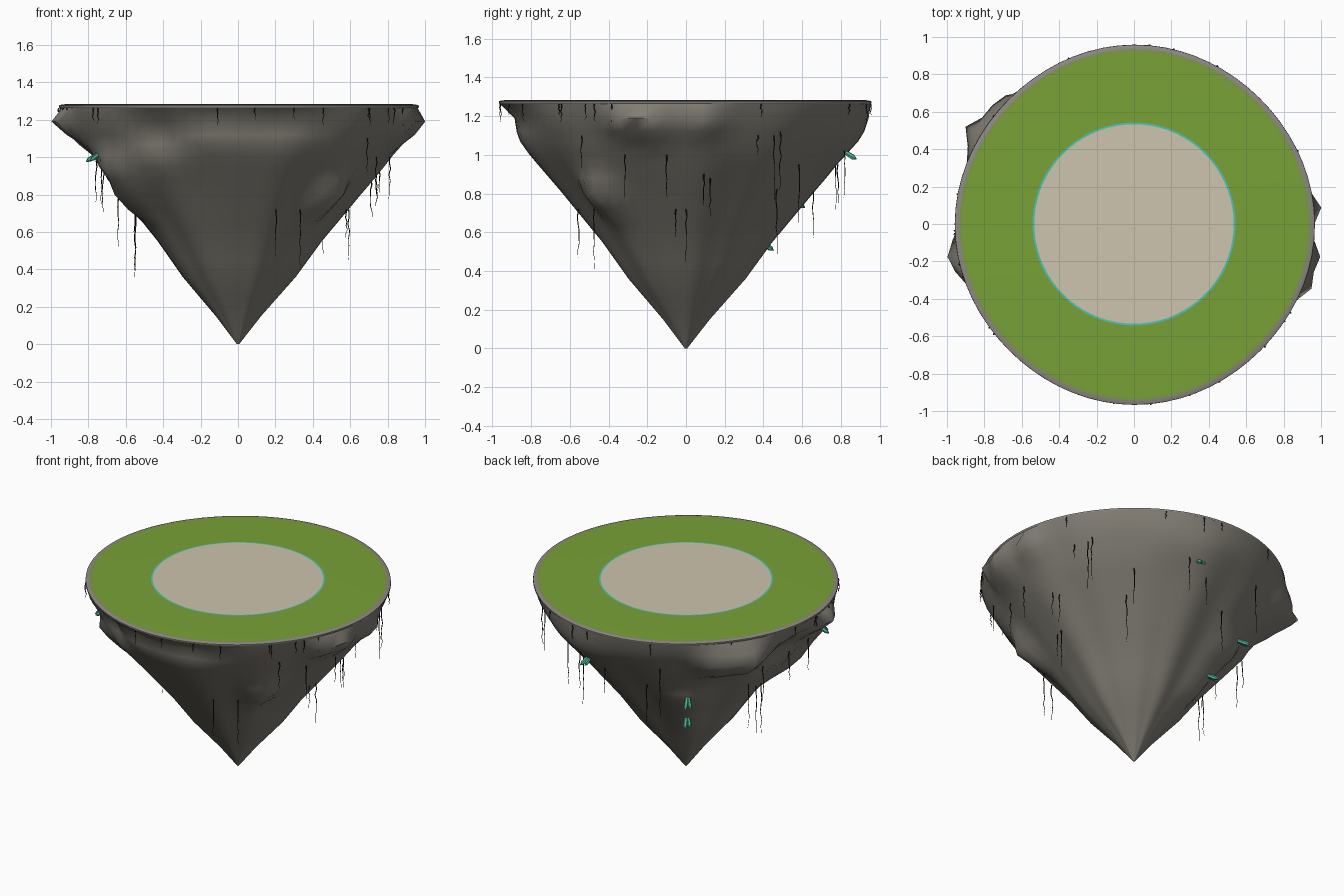
import bpy, bmesh, math, random
from mathutils import Vector

random.seed(4)
SEGS = 72
TOP = 1.28

cube = bpy.data.objects.get("Cube")
if cube:
    bpy.data.objects.remove(cube, do_unlink=True)


def material(name, rgb):
    m = bpy.data.materials.new(name)
    m.use_nodes = True
    m.diffuse_color = (*rgb, 1)
    bsdf = next(n for n in m.node_tree.nodes if n.type == 'BSDF_PRINCIPLED')
    bsdf.inputs["Base Color"].default_value = (*rgb, 1)
    bsdf.inputs["Roughness"].default_value = 0.9
    return m


ROCK = material("grey rock", (0.22, 0.205, 0.175))
RIM = material("pale rim stone", (0.27, 0.25, 0.235))
MOSS = material("mossy edge", (0.2, 0.32, 0.065))
GRASS = material("grass green", (0.19, 0.36, 0.038))
SAND = material("sandy paving", (0.62, 0.555, 0.425))
TEAL = material("teal inlay", (0.07, 0.55, 0.42))
CRYSTAL = material("teal crystal", (0.08, 0.47, 0.33))
ROOT = material("dark root", (0.02, 0.015, 0.01))


def finish(name, bm, mats, smooth=True):
    bmesh.ops.recalc_face_normals(bm, faces=bm.faces)
    me = bpy.data.meshes.new(name)
    bm.to_mesh(me)
    bm.free()
    for m in mats:
        me.materials.append(m)
    ob = bpy.data.objects.new(name, me)
    bpy.context.collection.objects.link(ob)
    if smooth:
        bpy.ops.object.select_all(action='DESELECT')
        ob.select_set(True)
        bpy.context.view_layer.objects.active = ob
        bpy.ops.object.shade_smooth_by_angle(angle=math.radians(60))


def lathe(name, radius, heights, mats):
    """Skin and cap rings; radius(angle, row) outlines a row, mats go row by row."""
    bm = bmesh.new()
    rings = []
    for row, z in enumerate(heights):
        ring = []
        for i in range(SEGS):
            a = math.tau * i / SEGS
            r = radius(a, row)
            ring.append(bm.verts.new((r * math.cos(a), r * math.sin(a), z)))
        rings.append(ring)
    last = len(mats) - 1
    for row, (lo, hi) in enumerate(zip(rings, rings[1:])):
        for i in range(SEGS):
            j = (i + 1) % SEGS
            f = bm.faces.new((lo[i], lo[j], hi[j], hi[i]))
            f.material_index = min(row, last)
    bm.faces.new(rings[-1]).material_index = last
    finish(name, bm, mats)


def outline(a):
    return 0.953 + 0.006 * math.cos(4 * a) - 0.006 * math.cos(a - 2.4)


# Rock: tapering profile, plus ledges (angle, height, target radius, spreads)
PROFILE = [(0, 0.006), (0.15, 0.12), (0.36, 0.3), (0.55, 0.435), (0.8, 0.64),
           (1, 0.81), (1.18, 0.925), (1.27, 0.95)]
LEDGES = [
    (150, 1.12, 1.04, 14, 0.17), (138, 1.12, 1.0, 12, 0.17),
    (191, 1.19, 1.02, 12, 0.16), (5, 1.19, 1.005, 9, 0.14),
    (-11, 1.19, 1.02, 10, 0.16), (-20, 1.19, 1.01, 9, 0.13),
    (176, 0.98, 0.7, 24, 0.18), (205, 0.79, 0.71, 18, 0.15),
    (214, 0.96, 0.875, 18, 0.22), (240, 1.1, 0.8, 17, 0.2),
    (-42, 0.83, 0.775, 14, 0.17), (260, 1.17, 0.87, 20, 0.15),
    (284, 1.17, 0.86, 26, 0.15), (80, 1.19, 0.95, 30, 0.2),
    (126, 0.76, 0.69, 20, 0.18), (126, 0.54, 0.49, 20, 0.15),
]


def rock_radius(a, z):
    for (z0, r0), (z1, r1) in zip(PROFILE, PROFILE[1:]):
        if z <= z1:
            r = r0 + (r1 - r0) * (z - z0) / (z1 - z0)
            break
    ridges = 0.5 * math.sin(5 * a + 1) + 0.5 * math.sin(9 * a + 2 * z) + 0.35 * math.sin(14 * a)
    r *= 1 + 0.026 * ridges * min(1, (TOP - z) * 2.5)
    for deg, lz, target, spread, tall in LEDGES:
        da = abs((math.degrees(a) - deg + 180) % 360 - 180)
        w = max(0, 1 - da / spread) * max(0, 1 - abs(z - lz) / tall)
        r += (target - r) * w
    blend = max(0, min(1, (z - 1.19) / 0.075))
    return r + (outline(a) - r) * blend


LEVELS = [0, 0.06, 0.15, 0.25, 0.36, 0.45, 0.55, 0.64, 0.72, 0.8, 0.88,
          0.95, 1.01, 1.07, 1.12, 1.19, 1.265]
lathe("rock_body", lambda a, k: rock_radius(a, LEVELS[k]), LEVELS, [ROCK])

# Thin stone rim round the top
rim_in = [0.002, -0.004, -0.003, 0.012, 0.03]
lathe("stone_rim", lambda a, k: outline(a) - rim_in[k],
      [1.262, 1.267, 1.276, 1.281, 1.282], [RIM])

# Level top: mossy edge, lawn, inlaid ring and paved circle
top_rows = [lambda a: outline(a) - 0.02, lambda a: outline(a) - 0.036,
            lambda a: 0.543, lambda a: 0.533]
lathe("grass_and_paving", lambda a, k: top_rows[k](a), [1.2825, 1.283, 1.284, 1.284],
      [MOSS, GRASS, TEAL, SAND])


def on_rock(deg, z, out=0.0):
    a = math.radians(deg)
    r = rock_radius(a, z) + out
    return Vector((r * math.cos(a), r * math.sin(a), z))


# Pairs of crystals poking out of the rock, splayed towards their tips
for n, (deg, z) in enumerate([(79, 1.01), (207, 1.01), (126, 0.76), (126, 0.54)]):
    bm = bmesh.new()
    out = Vector((math.cos(math.radians(deg)), math.sin(math.radians(deg)), -0.6))
    turn = out.to_track_quat('Z', 'Y')
    for side, size in ((-0.009, 1), (0.009, 0.85)):
        rings = []
        for h, r in ((-0.03, 0.011), (0.045, 0.014), (0.065, 0.003)):
            lean = side * (1 + 12 * h)
            rings.append([bm.verts.new(on_rock(deg, z) + turn @ Vector(
                (lean + r * size * math.cos(i * math.pi / 3),
                 r * size * math.sin(i * math.pi / 3), h * size))) for i in range(6)])
        for lo, hi in zip(rings, rings[1:]):
            for i in range(6):
                bm.faces.new((lo[i], lo[i - 1], hi[i - 1], hi[i]))
        bm.faces.new(rings[0])
        bm.faces.new(rings[-1])
    finish(f"crystal_pair_{n + 1}", bm, [CRYSTAL], smooth=False)

# Hanging roots: (angle, top height, length)
ROOTS = [(-23, 1.0, 0.22), (-7, 1.0, 0.22), (0, 0.72, 0.27), (-5, 0.72, 0.15),
         (7, 0.9, 0.16), (10, 0.88, 0.2), (31, 1.1, 0.34), (33, 1.12, 0.3),
         (25, 1.1, 0.1), (-38, 1.1, 0.18), (-55, 0.72, 0.31), (-70, 0.72, 0.25),
         (46, 0.82, 0.34), (50, 0.95, 0.3), (114, 1.05, 0.34), (104, 0.85, 0.28),
         (160, 0.82, 0.3), (178, 0.7, 0.32), (183, 0.7, 0.34), (165, 0.95, 0.25),
         (186, 0.95, 0.2), (198, 0.98, 0.22), (74, 1.02, 0.24), (85, 0.95, 0.2)]
for _ in range(22):
    ROOTS.append((random.uniform(0, 360), 1.262, random.uniform(0.05, 0.1)))

curve = bpy.data.curves.new("hanging_roots", 'CURVE')
curve.dimensions = '3D'
curve.bevel_depth = 0.0037
curve.bevel_resolution = 0
curve.use_fill_caps = True
curve.materials.append(ROOT)
for deg, z, length in ROOTS:
    start = on_rock(deg, z, 0.004)
    sp = curve.splines.new('POLY')
    sp.points.add(7)
    for k, p in enumerate(sp.points):
        t = k / 7
        sway = Vector((random.uniform(-1, 1), random.uniform(-1, 1), 0)) * 0.005 * (k > 0)
        p.co = (*(start + sway - Vector((0, 0, length * t))), 1)
        p.radius = 1 - 0.7 * t
roots = bpy.data.objects.new("hanging_roots", curve)
bpy.context.collection.objects.link(roots)
